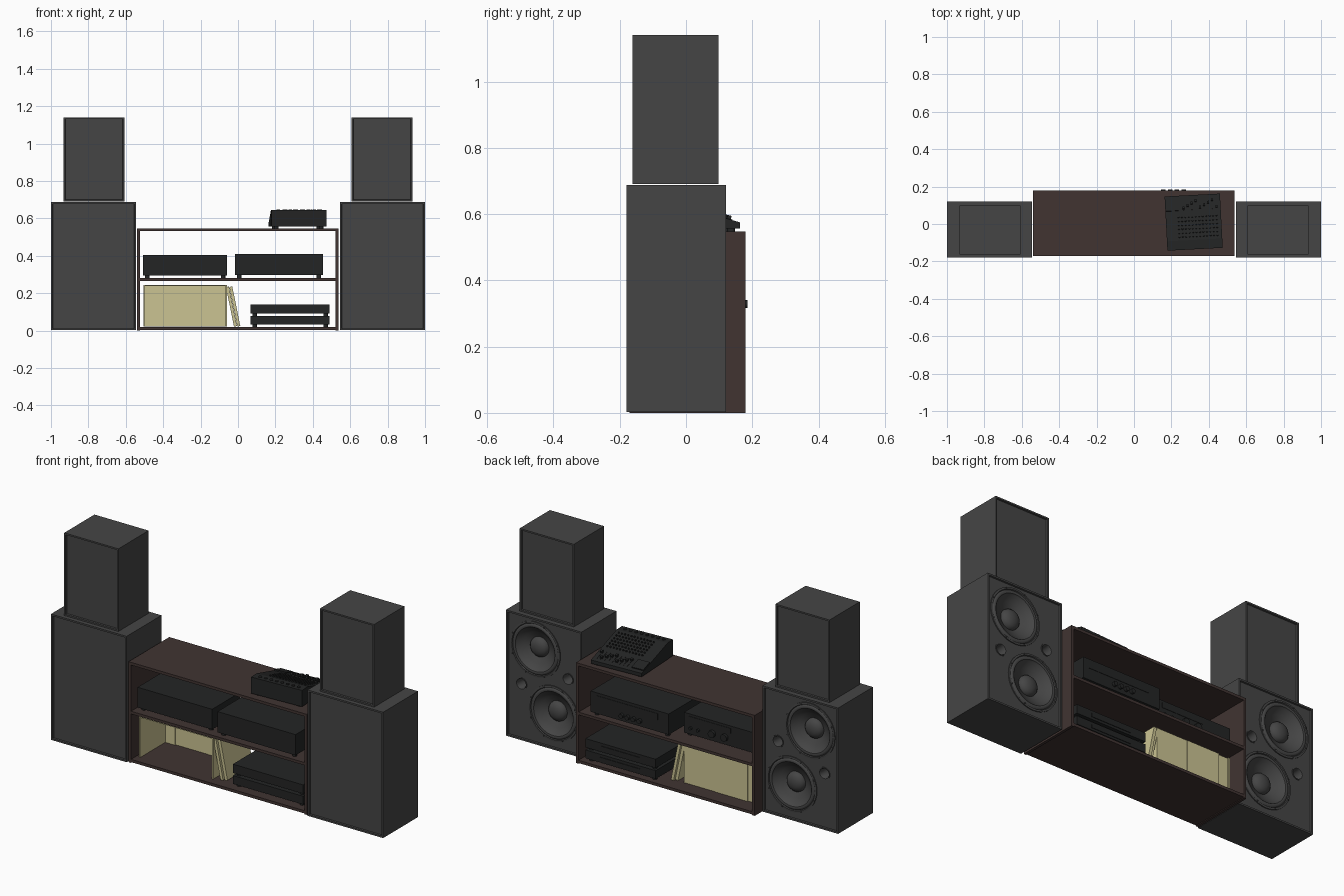
import bpy, bmesh
from math import pi, cos, sin, atan2, radians
from mathutils import Matrix, Vector

if "Cube" in bpy.data.objects:
    bpy.data.objects.remove(bpy.data.objects["Cube"])


def material(name, rgb):
    m = bpy.data.materials.new(name)
    m.diffuse_color = (*rgb, 1)
    m.use_nodes = True
    m.node_tree.nodes["Principled BSDF"].inputs["Base Color"].default_value = m.diffuse_color
    return m


GREY = material("speaker_grey", (0.06, 0.06, 0.06))
WOOD = material("dark_wood", (0.052, 0.034, 0.031))
BLACK = material("black_metal", (0.017, 0.018, 0.018))
CREAM = material("cream_card", (0.60, 0.55, 0.29))


def finish(name, bm, mat, smooth=False):
    me = bpy.data.meshes.new(name)
    bm.to_mesh(me)
    bm.free()
    ob = bpy.data.objects.new(name, me)
    bpy.context.collection.objects.link(ob)
    me.materials.append(mat)
    if smooth:
        bpy.ops.object.select_all(action='DESELECT')
        ob.select_set(True)
        bpy.context.view_layer.objects.active = ob
        bpy.ops.object.shade_smooth_by_angle(angle=radians(35))
    return ob


def add_box(bm, x0, x1, y0, y1, z0, z1):
    m = Matrix.Translation(((x0 + x1) / 2, (y0 + y1) / 2, (z0 + z1) / 2)) \
        @ Matrix.Diagonal((x1 - x0, y1 - y0, z1 - z0, 1))
    return bmesh.ops.create_cube(bm, size=1, matrix=m)["verts"]


def boxes(name, mat, *dims):
    bm = bmesh.new()
    for d in dims:
        add_box(bm, *d)
    return finish(name, bm, mat)


def add_cyl(bm, pos, r, length, rot, seg=16, r2=None):
    m = Matrix.Translation(pos) @ Matrix.Rotation(rot, 4, 'X')
    bmesh.ops.create_cone(bm, cap_ends=True, segments=seg, radius1=r,
                          radius2=r if r2 is None else r2, depth=length, matrix=m)


def lathe(name, mat, x, y, z, profile, seg=40):
    """Spin (radius, height) points round an axis pointing to +y."""
    bm = bmesh.new()
    rings = []
    for r, h in profile:
        if r == 0:
            rings.append([bm.verts.new((x, y + h, z))] * seg)
        else:
            rings.append([bm.verts.new((x + r * cos(2 * pi * k / seg), y + h,
                                        z + r * sin(2 * pi * k / seg))) for k in range(seg)])
    for outer, inner in zip(rings, rings[1:]):
        for k in range(seg):
            n = (k + 1) % seg
            quad = [inner[k], inner[n], outer[n], outer[k]]
            bm.faces.new(list(dict.fromkeys(quad)))
    return finish(name, bm, mat, True)


def enclosure(name, x0, x1, y0, y1, z0, z1, rim):
    """Speaker box with a sunk panel front and back."""
    bm = bmesh.new()
    add_box(bm, x0, x1, y0, y1, z0, z1)
    bm.normal_update()
    for f in [f for f in bm.faces if abs(f.normal.y) > 0.9]:
        bmesh.ops.inset_individual(bm, faces=[f], thickness=rim, depth=0)
        bmesh.ops.inset_individual(bm, faces=[f], thickness=0.002, depth=-0.009)
    return finish(name, bm, GREY)


WOOFER = [(.15, -.002), (.15, .005), (.140, .006), (.137, .001), (.133, .005), (.126, .007),
          (.119, .005), (.115, -.002), (.085, -.022), (.054, -.038), (.052, -.027),
          (.042, -.015), (.024, -.007), (0, -.004)]
PORT = [(.033, -.002), (.033, .003), (.028, .003), (.025, -.004), (.025, -.07), (0, -.07)]

# Speakers: each side mirrored
for s, side in ((-1, "left"), (1, "right")):
    cx = s * 0.7725
    big = enclosure(f"{side}_bass_cabinet", cx - .2275, cx + .2275, -.18, .12, .002, .687, .013)
    woofers = [(cx + s * .055, .515), (cx - s * .055, .195)]
    ports = [(cx - s * .14, .405), (cx + s * .14, .305)]
    face = .111
    # driver and port openings
    bm = bmesh.new()
    for pts, r, d in ((woofers, .142, .06), (ports, .029, .09)):
        for px, pz in pts:
            add_cyl(bm, (px, face, pz), r, 2 * d, pi / 2, 40)
    cutter = finish("cutter", bm, GREY)
    cutter.hide_render = True
    mod = big.modifiers.new("openings", 'BOOLEAN')
    mod.operation, mod.object, mod.solver = 'DIFFERENCE', cutter, 'EXACT'
    bpy.context.view_layer.objects.active = big
    bpy.ops.object.modifier_apply(modifier=mod.name)
    bpy.data.objects.remove(cutter)
    # drivers, bolts and ports
    bolts = bmesh.new()
    for i, (px, pz) in enumerate(woofers):
        lathe(f"{side}_woofer_{i}", GREY, px, face, pz, WOOFER)
        for k in range(8):
            a = (k + .5) * pi / 4
            add_cyl(bolts, (px + .145 * cos(a), face + .006, pz + .145 * sin(a)),
                    .004, .006, pi / 2, 8)
    finish(f"{side}_woofer_bolts", bolts, GREY)
    for i, (px, pz) in enumerate(ports):
        lathe(f"{side}_port_{i}", GREY, px, face, pz, PORT, 24)
    tx = s * .77
    enclosure(f"{side}_top_speaker", tx - .163, tx + .163, -.162, .098, .690, 1.14, .012)

# Media cabinet, open at front and back
X0, X1, Y0, Y1 = -.54, .536, -.17, .18
boxes("media_cabinet", WOOD,
      (X0, X0 + .015, Y0, Y1, 0, .547), (X1 - .015, X1, Y0, Y1, 0, .547),
      (X0 + .015, X1 - .015, Y0, Y1, .532, .547),
      (X0 + .015, X1 - .015, Y0, Y1, .266, .281),
      (X0 + .015, X1 - .015, Y0, Y1, .004, .019))


# Hi-fi units with feet
def unit(name, x0, x1, y0, y1, base, z0, z1):
    bm = bmesh.new()
    add_box(bm, x0, x1, y0, y1, z0, z1)
    for fx in (x0 + .022, x1 - .022):
        for fy in (y0 + .025, y1 - .025):
            add_cyl(bm, (fx, fy, (base + z0) / 2), .012, z0 - base, 0)
    finish(name, bm, BLACK)


unit("tuner", -.507, -.058, -.14, .10, .281, .295, .405)
unit("amplifier", -.015, .455, -.155, .17, .281, .297, .41)
unit("lower_deck", .067, .49, -.14, .165, .019, .033, .078)
unit("upper_deck", .067, .49, -.14, .165, .078, .092, .14)

# Knobs and panels on the units
bm = bmesh.new()
for i in range(4):
    add_cyl(bm, (.157 + i * .036, .177, .328), .012, .016, -pi / 2)
for kx in (-.23, -.305):
    add_cyl(bm, (kx, .107, .335), .019, .016, -pi / 2, 24)
for kx in (-.10, -.145):
    add_cyl(bm, (kx, .105, .33), .008, .012, -pi / 2)
finish("unit_knobs", bm, BLACK, True)
boxes("unit_panels", BLACK, (.05, .42, .165, .172, .36, .395), (-.34, -.09, .095, .102, .365, .392),
      (.16, .40, .16, .168, .105, .125), (.16, .40, .16, .168, .045, .063))

# Record sleeves: a hollow row plus two leaning ones
boxes("record_row", CREAM,
      (-.506, -.498, -.13, .10, .021, .245), (-.066, -.058, -.13, .10, .021, .245),
      (-.498, -.44, .086, .094, .021, .243), (-.44, -.245, .092, .100, .021, .245),
      (-.245, -.066, .090, .098, .021, .245), (-.498, -.066, -.13, .092, .239, .243))
for i, (lx, dy) in enumerate(((-.0135, 0), (.0045, .012))):
    ob = boxes(f"leaning_record_{i}", CREAM, (-.008, .008, -.12 + dy, .10 + dy, 0, .216))
    ob.location = (lx, 0, .023)
    ob.rotation_euler = (0, radians(-11.5), 0)

# Mixing desk: wedge, high at -y, turned slightly
turn = Matrix.Translation((.319, .01, 0)) @ Matrix.Rotation(radians(3), 4, 'Z')
W = .148
profile = [(-.145, .556), (.145, .556), (.145, .575), (-.095, .645), (-.145, .645)]
bm = bmesh.new()
f = bm.faces.new([bm.verts.new((-W, y, z)) for y, z in profile])
ext = bmesh.ops.extrude_face_region(bm, geom=[f])["geom"]
bmesh.ops.translate(bm, vec=(2 * W, 0, 0), verts=[g for g in ext if isinstance(g, bmesh.types.BMVert)])
bmesh.ops.recalc_face_normals(bm, faces=bm.faces[:])
for fx in (-.12, .12):
    for fy in (-.12, .12):
        add_cyl(bm, (fx, fy, .551), .012, .010, 0)
finish("mixer_body", bm, BLACK).matrix_world = turn

# Mixer controls, laid on the sloping panel
tilt = -atan2(.07, .24)


def panel_z(y):
    return .645 - (y + .095) * .07 / .24


bm = bmesh.new()
for row in range(6):
    y = -.075 + row * .021
    for col in range(12):
        add_cyl(bm, (-.08 + col * .0185, y, panel_z(y) + .003), .005, .009, tilt, 8, .004)
for col in range(8):
    add_cyl(bm, (-.11 + col * .032, -.12, .646), .009, .005, 0, 12)
finish("mixer_knobs", bm, BLACK).matrix_world = turn

bm = bmesh.new()
for col in range(9):
    x, y = -.05 + col * .022, .095
    slide = ((col * 5) % 4 - 1.5) * .012
    for dx, dy, cy, h in ((.002, .03, y, .002), (.006, .006, y + slide, .012)):
        vs = add_box(bm, -dx, dx, -dy, dy, -.002, h)
        bmesh.ops.transform(bm, verts=vs, matrix=Matrix.Translation((x, cy, panel_z(cy)))
                            @ Matrix.Rotation(tilt, 4, 'X'))
vs = add_box(bm, -.034, .034, -.032, .032, -.004, .006)
bmesh.ops.transform(bm, verts=vs, matrix=Matrix.Translation((-.112, .095, panel_z(.095)))
                    @ Matrix.Rotation(tilt, 4, 'X'))
finish("mixer_faders", bm, BLACK).matrix_world = turn
